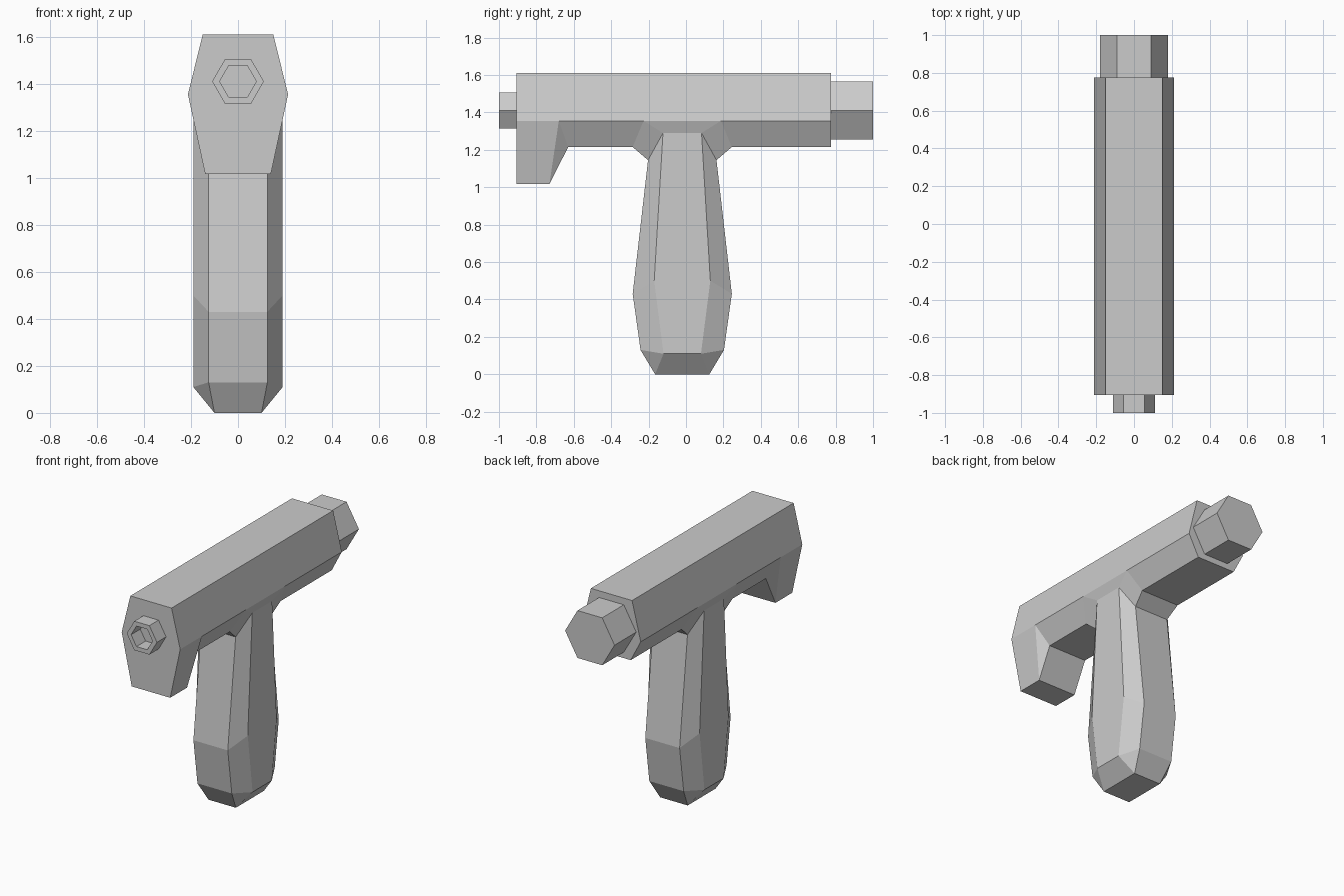
import bpy, bmesh
from math import cos, sin, pi

if "Cube" in bpy.data.objects:
    bpy.data.objects.remove(bpy.data.objects["Cube"])


def loft(name, rings, skip=(), cap_start=False, cap_end=False):
    """Join closed rings of points with faces; skip holds (ring, side) gaps."""
    bm = bmesh.new()
    rows = [[bm.verts.new(p) for p in ring] for ring in rings]
    n = len(rows[0])
    for i in range(len(rows) - 1):
        for j in range(n):
            if (i, j) not in skip:
                k = (j + 1) % n
                bm.faces.new((rows[i][j], rows[i][k], rows[i + 1][k], rows[i + 1][j]))
    if cap_start:
        bm.faces.new(rows[0][::-1])
    if cap_end:
        bm.faces.new(rows[-1])
    bmesh.ops.remove_doubles(bm, verts=bm.verts, dist=0.0005)
    bmesh.ops.dissolve_degenerate(bm, edges=bm.edges, dist=0.0005)
    bmesh.ops.recalc_face_normals(bm, faces=bm.faces)
    mesh = bpy.data.meshes.new(name)
    bm.to_mesh(mesh)
    bm.free()
    obj = bpy.data.objects.new(name, mesh)
    bpy.context.collection.objects.link(obj)
    return obj


def hexagon(r, y, zc=1.41):
    return [(r * cos(i * pi / 3), y, zc + r * sin(i * pi / 3)) for i in range(6)]


def body_section(y_mid, y_low, z_low):
    return [(-0.15, y_mid, 1.61), (0.15, y_mid, 1.61), (0.213, y_mid, 1.355),
            (0.14, y_low, z_low), (-0.14, y_low, z_low), (-0.213, y_mid, 1.355)]


def grip_section(side, end, yc=-0.02):
    """Eight-sided ring from a side corner and an end corner (x, half y, z)."""
    (sx, sy, sz), (ex, ey, ez) = side, end
    return [(sx, yc - sy, sz), (sx, yc + sy, sz), (ex, yc + ey, ez), (-ex, yc + ey, ez),
            (-sx, yc + sy, sz), (-sx, yc - sy, sz), (-ex, yc - ey, ez), (ex, yc - ey, ez)]


# Long body with the deep front block; underside is open where the grip joins
stations = [(-0.905, -0.905, 1.017), (-0.68, -0.73, 1.017), (-0.68, -0.63, 1.215),
            (-0.227, -0.285, 1.215), (0.187, 0.245, 1.215), (0.775, 0.775, 1.215)]
loft("body", [body_section(*s) for s in stations],
     skip={(3, 2), (3, 3), (3, 4)}, cap_start=True, cap_end=True)

# Faceted grip flaring into the body
grip = [((0.10, 0.145, 0.0), (0.10, 0.145, 0.0)),
        ((0.19, 0.10, 0.11), (0.125, 0.223, 0.13)),
        ((0.19, 0.15, 0.50), (0.125, 0.265, 0.43)),
        ((0.19, 0.103, 1.29), (0.125, 0.183, 1.145)),
        ((0.213, 0.207, 1.355), (0.14, 0.265, 1.215))]
rings = [grip_section(*g) for g in grip]
base = [rings[0][i] for i in (0, 1, 4, 5)]
loft("grip", rings, skip={(0, 1), (0, 3), (0, 5), (0, 7)} - {(0, 1), (0, 3), (0, 5), (0, 7)})
bottom = bpy.data.meshes.new("grip_base")
bottom.from_pydata(base, [], [(3, 2, 1, 0)])
bpy.context.collection.objects.link(bpy.data.objects.new("grip_base", bottom))

# Hollow six-sided muzzle; the body front closes the bore
loft("muzzle", [hexagon(0.11, -0.905), hexagon(0.11, -1.0),
                hexagon(0.078, -1.0), hexagon(0.078, -0.905)])

# Six-sided rear cap
loft("rear_cap", [hexagon(0.18, 0.775), hexagon(0.18, 1.0)], cap_end=True)
